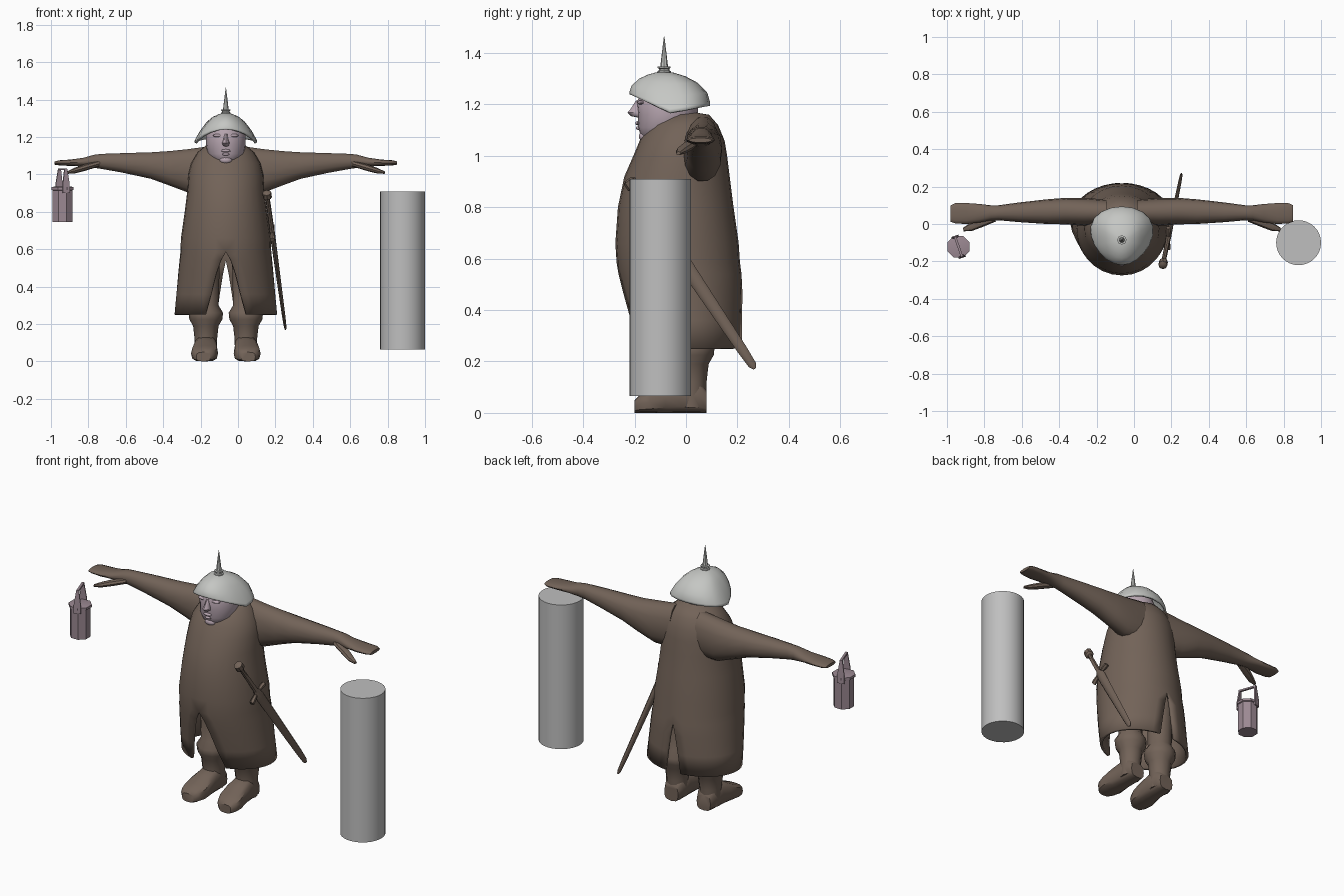
import bpy, bmesh, math
from mathutils import Vector as V

if "Cube" in bpy.data.objects:
    bpy.data.objects.remove(bpy.data.objects["Cube"])

CX = -0.065  # body centre line


def material(name, rgb):
    m = bpy.data.materials.new(name)
    m.diffuse_color = (*rgb, 1)
    m.use_nodes = True
    m.node_tree.nodes["Principled BSDF"].inputs["Base Color"].default_value = m.diffuse_color
    return m


BROWN = material("brown_cloth", (0.17, 0.125, 0.098))
SKIN = material("pale_pink_skin", (0.47, 0.375, 0.43))
STEEL = material("light_steel", (0.56, 0.57, 0.55))
GREY = material("post_grey", (0.52, 0.52, 0.52))
MAUVE = material("bucket_mauve", (0.33, 0.25, 0.29))


def spow(v, p):
    return math.copysign(abs(v) ** p, v)


def ring(c, u, v, n=12, p=1.0, turn=0.0):
    """Closed (super)ellipse around c with half axes u and v."""
    c, u, v = V(c), V(u), V(v)
    out = []
    for i in range(n):
        a = 2 * math.pi * i / n + turn
        out.append(c + u * spow(math.cos(a), p) + v * spow(math.sin(a), p))
    return out


def loft(name, rings, mat, x=0.0, closed=True, mirror=False, thick=0.0, angle=40):
    """Skin a list of rings; closed rings get end caps."""
    bm = bmesh.new()
    rows = [[bm.verts.new(p) for p in r] for r in rings]
    n = len(rows[0])
    for a, b in zip(rows, rows[1:]):
        for i in range(n if closed else n - 1):
            j = (i + 1) % n
            bm.faces.new((a[i], a[j], b[j], b[i]))
    if closed and not thick:
        bm.faces.new(rows[0])
        bm.faces.new(rows[-1])
    elif closed:
        bm.faces.new(rows[-1])
    bmesh.ops.remove_doubles(bm, verts=bm.verts, dist=1e-5)
    bmesh.ops.recalc_face_normals(bm, faces=bm.faces)
    me = bpy.data.meshes.new(name)
    bm.to_mesh(me)
    bm.free()
    ob = bpy.data.objects.new(name, me)
    ob.location.x = x
    me.materials.append(mat)
    bpy.context.collection.objects.link(ob)
    if mirror:
        m = ob.modifiers.new("mirror", 'MIRROR')
        m.merge_threshold = 0.0005
    if thick:
        s = ob.modifiers.new("thickness", 'SOLIDIFY')
        s.thickness = thick
        s.offset = -1
    bpy.ops.object.select_all(action='DESELECT')
    ob.select_set(True)
    bpy.context.view_layer.objects.active = ob
    bpy.ops.object.shade_smooth_by_angle(angle=math.radians(angle))
    return ob


# Coat: half shell with front and back slits, mirrored
# z, half width, front y, back y, front slit, back slit
coat = [(.25, .275, -.195, .22, .11, .05), (.36, .265, -.225, .22, .08, .035),
        (.47, .255, -.25, .22, .052, .017), (.54, .248, -.264, .216, .027, 0),
        (.585, .243, -.27, .21, 0, 0), (.66, .24, -.275, .205, 0, 0),
        (.80, .22, -.265, .185, 0, 0), (.92, .205, -.24, .17, 0, 0),
        (1.0, .2, -.205, .16, 0, 0), (1.06, .185, -.18, .15, 0, 0),
        (1.12, .15, -.14, .125, 0, 0), (1.16, .10, -.09, .09, 0, 0),
        (1.175, .001, .0, .002, 0, 0)]
rows = []
for z, hw, yf, yb, sf, sb in coat:
    a0, a1 = math.asin(sf / hw), math.pi - math.asin(sb / hw)
    row = []
    for i in range(15):
        a = a0 + (a1 - a0) * i / 14
        x = max(0, hw * math.sin(a))
        row.append(V((0 if x < 1e-6 else x, (yf + yb) / 2 - (yb - yf) / 2 * math.cos(a), z)))
    rows.append(row)
loft("coat", rows, BROWN, CX, closed=False, mirror=True, thick=.015)

# Sleeves with mitten hands: x, y min, y max, z bottom, z top
arm = [(.08, .0, .13, .90, 1.155), (.20, -.01, .14, .90, 1.138), (.30, -.002, .14, .938, 1.127),
       (.40, .0, .132, .975, 1.12), (.55, .01, .115, 1.008, 1.115), (.66, .02, .10, 1.028, 1.111),
       (.70, .02, .10, 1.034, 1.107), (.76, .008, .107, 1.042, 1.09), (.83, .0, .112, 1.045, 1.08),
       (.89, .003, .112, 1.048, 1.076), (.915, .012, .10, 1.052, 1.07)]
loft("sleeves_and_hands", [ring((x, (a + b) / 2, (c + d) / 2), (0, (b - a) / 2, 0),
     (0, 0, (d - c) / 2), 14, .9) for x, a, b, c, d in arm], BROWN, CX, mirror=True)
thumb = [(.68, .035, 1.058, .022), (.76, .005, 1.035, .024), (.81, -.018, 1.02, .02), (.848, -.03, 1.01, .009)]
loft("thumbs", [ring((x, y, z), (.3 * r, r, 0), (0, 0, r * .75), 8) for x, y, z, r in thumb],
     BROWN, CX, mirror=True)

# Legs with flared boot cuffs
leg = [(.02, .058), (.12, .06), (.19, .068), (.225, .088), (.26, .092), (.30, .068), (.45, .072), (.62, .075)]
loft("boot_shafts_and_legs", [ring((.107, .02, z), (r, 0, 0), (0, r, 0), 12) for z, r in leg],
     BROWN, CX, mirror=True)
# Feet: y, half width, height, x
foot = [(.08, .045, .09, .105), (.05, .057, .13, .105), (-.02, .06, .135, .107), (-.08, .066, .115, .11),
        (-.14, .072, .085, .114), (-.18, .06, .07, .118), (-.2, .038, .05, .12)]
loft("boot_feet", [ring((x, y, h / 2), (w, 0, 0), (0, 0, h / 2), 12, .65) for y, w, h, x in foot],
     BROWN, CX, mirror=True)

# Head: z, half width, front y, back y
head = [(1.052, .03, -.15, -.08), (1.07, .068, -.172, -.02), (1.11, .098, -.187, .02),
        (1.16, .106, -.187, .045), (1.21, .106, -.192, .05), (1.26, .088, -.165, .03)]
loft("head", [ring((0, (f + b) / 2, z), (w, 0, 0), (0, (b - f) / 2, 0), 20) for z, w, f, b in head],
     SKIN, CX)
nose = [(1.215, .01, -.195), (1.185, .013, -.214), (1.168, .02, -.228), (1.155, .016, -.215), (1.150, .01, -.19)]
loft("nose", [ring((0, (y - .16) / 2, z), (w, 0, 0), (0, (y + .16) / 2, 0), 8) for z, w, y in nose],
     SKIN, CX)


def facial_bump(name, x, y, z, sx, sy, sz, mirror=False):
    rs = [ring((x, y, z + sz * math.sin(t)), (sx * math.cos(t), 0, 0), (0, sy * math.cos(t), 0), 10)
          for t in (-1.5, -.9, -.3, .3, .9, 1.5)]
    loft(name, rs, SKIN, CX, mirror=mirror, angle=60)


facial_bump("brows", .04, -.172, 1.208, .03, .018, .009, True)
facial_bump("upper_lip", 0, -.188, 1.127, .027, .01, .008)
facial_bump("lower_lip", 0, -.186, 1.108, .02, .01, .007)
facial_bump("chin", 0, -.165, 1.076, .035, .02, .02)

# Helmet: flared, tipped-up rim rising to a rounded crown
rows = []
for s, t in [(1, 0), (.965, .09), (.82, .38), (.61, .69), (.42, .87), (.2, .98), (.03, 1)]:
    row = []
    for i in range(20):
        a = 2 * math.pi * i / 20
        c = math.cos(a)
        rim = V((.166 * math.sin(a) * (1 - .2 * c), -.063 - .157 * c,
                 1.17 + .07 * max(0, c) + .025 * max(0, -c)))
        top = V((0, -.088, 1.327))
        sy = s + .13 * math.sin(math.pi * t) ** 1.0   # rounder front to back
        row.append(V((rim.x * s, top.y + (rim.y - top.y) * sy, rim.z + (top.z - rim.z) * t)))
    rows.append(row)
loft("helmet", rows, STEEL, CX, thick=.012)
spike = [(1.31, .026), (1.33, .026), (1.333, .02), (1.339, .02), (1.342, .025), (1.347, .025),
         (1.348, .015), (1.40, .009), (1.465, .001)]
loft("helmet_spike", [ring((0, -.085, z), (r, 0, 0), (0, r, 0), 8) for z, r in spike], STEEL, CX, angle=30)

# Sword in scabbard, hung on the left hip
P, T = V((.155, -.215, .895)), V((.254, .268, .172))
D = (T - P).normalized()
N = (V((1, 0, 0)) - D * D.x).normalized()
W = D.cross(N)
sword = [(-.02, .012, .01), (-.01, .026, .024), (.025, .026, .024), (.035, .012, .012), (.25, .014, .013),
         (.27, .024, .014), (.32, .03, .014), (.9, .02, .009), (.98, .016, .007), (1.0, .006, .004)]
loft("sword", [ring(P.lerp(T, f), W * w, N * t, 8) for f, w, t in sword], BROWN)
G = P.lerp(T, .275)
guard = [(-.068, .013), (-.05, .014), (-.02, .01), (.02, .01), (.05, .014), (.068, .013)]
loft("sword_guard", [ring(G + W * k + D * abs(k) * .15, D * r, N * r, 6) for k, r in guard], BROWN)

# Bucket with strap handle
B = V((-.938, -.122, 0))
pail = [(.745, .057), (.915, .057), (.918, .063), (.932, .063), (.935, .05)]
loft("bucket", [ring((B.x, B.y, z), (r, 0, 0), (0, r, 0), 8, turn=math.pi / 8) for z, r in pail],
     MAUVE, angle=30)
A = V((-.33, .944, 0))
S = V((A.y, -A.x, 0))
for side, name in ((1, "back"), (-1, "front")):
    strap = [(.90, .02, .058), (.95, .019, .057), (1.032, .007, .05)]
    loft("bucket_strap_" + name, [ring(B + A * (k * side) + V((0, 0, z)), S * w * 1.41, A * .006, 4,
         turn=math.pi / 4) for z, w, k in strap], MAUVE, angle=20)
loft("bucket_grip", [ring(B + A * k + V((0, 0, 1.028)), S * .009, V((0, 0, .007)), 4, turn=math.pi / 4)
     for k in (-.056, .056)], MAUVE, angle=20)

# Upright grey post
loft("post", [ring((.88, -.1, z), (.12, 0, 0), (0, .12, 0), 32) for z in (.065, .91)], GREY)
